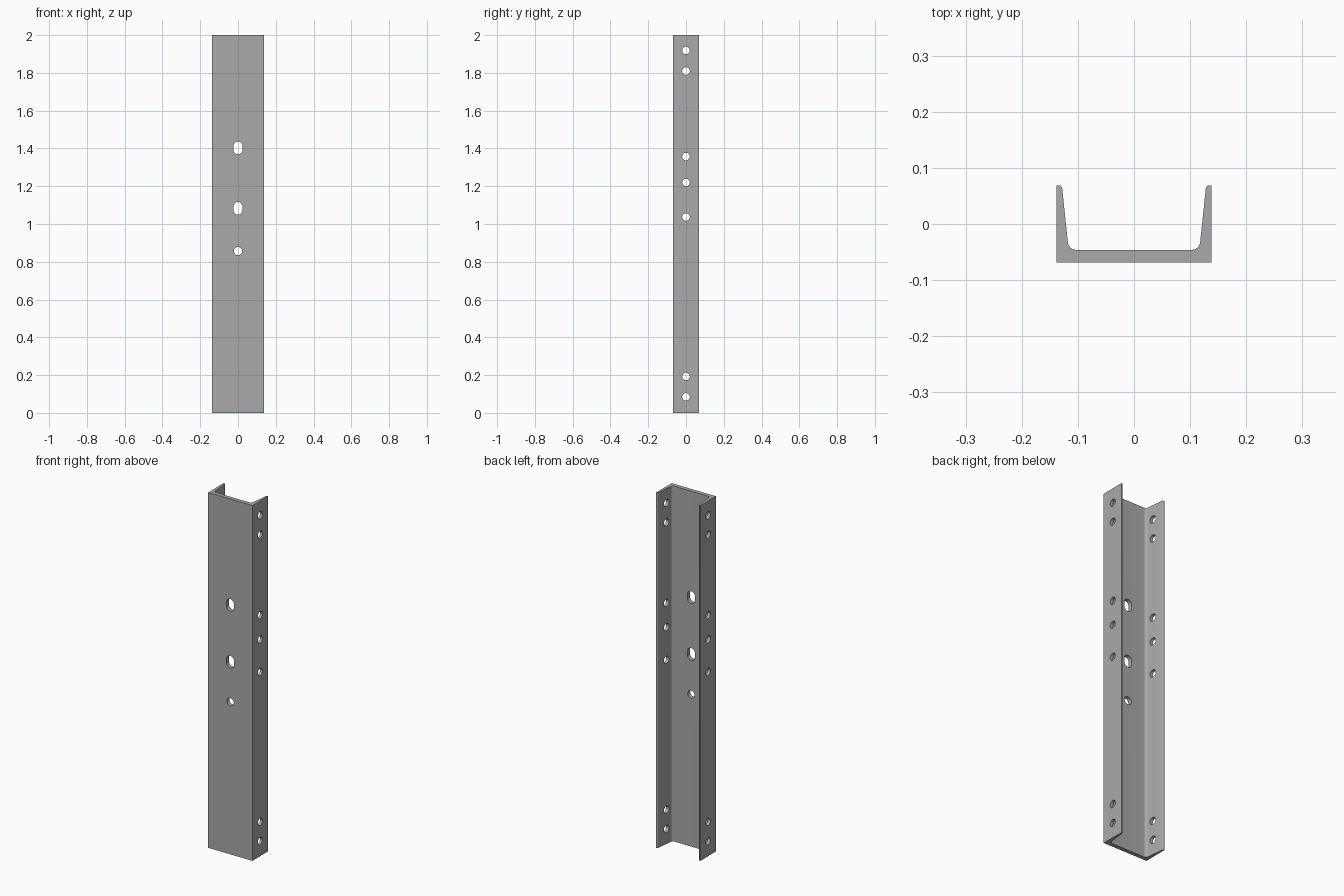
import bpy, bmesh, math
from mathutils import Vector

if "Cube" in bpy.data.objects:
    bpy.data.objects.remove(bpy.data.objects["Cube"])

LENGTH, HALF_W, HALF_D = 2.0, 0.138, 0.069
WEB_INNER = -0.046
HOLE_R = 0.02

steel = bpy.data.materials.new("grey steel")
steel.use_nodes = True
colour = (0.4, 0.4, 0.4, 1)
steel.diffuse_color = colour
steel.node_tree.nodes["Principled BSDF"].inputs["Base Color"].default_value = colour


def prism(name, points, direction):
    """Closed solid: an outline of 3D points swept along a direction."""
    bm = bmesh.new()
    near = [bm.verts.new(p) for p in points]
    far = [bm.verts.new(Vector(p) + Vector(direction)) for p in points]
    bm.faces.new(near)
    bm.faces.new(far)
    for i in range(len(near)):
        bm.faces.new((near[i - 1], near[i], far[i], far[i - 1]))
    bmesh.ops.recalc_face_normals(bm, faces=bm.faces)
    mesh = bpy.data.meshes.new(name)
    bm.to_mesh(mesh)
    bm.free()
    obj = bpy.data.objects.new(name, mesh)
    bpy.context.collection.objects.link(obj)
    mesh.materials.append(steel)
    return obj


def rounded(before, corner, after, radius, steps=8):
    """Circular fillet at a corner between two neighbouring points."""
    c = Vector(corner)
    a = (Vector(before) - c).normalized()
    b = (Vector(after) - c).normalized()
    half = a.angle(b) / 2
    centre = c + (a + b).normalized() * radius / math.sin(half)
    start = c + a * radius / math.tan(half) - centre
    end = c + b * radius / math.tan(half) - centre
    return [centre + start.slerp(end, i / steps).normalized() * radius
            for i in range(steps + 1)]


def outline(radius, stretch=0.0, segments=32):
    """Circle, or an upright slot when stretched."""
    pts = []
    for i in range(segments):
        t = math.tau * (i + 0.5) / segments
        u, v = radius * math.cos(t), radius * math.sin(t)
        pts.append((u, v + math.copysign(stretch, v)))
    return pts


# Channel section: right half, from the outer corner round to the web
outer = (HALF_W, -HALF_D)
tip_out = (HALF_W, HALF_D)
tip_in = (0.1285, HALF_D)
root = (0.1165, WEB_INNER)
middle = (0, WEB_INNER)
half = [Vector(outer), Vector(tip_out)]
half += rounded(tip_out, tip_in, root, 0.006)
half += rounded(tip_in, root, middle, 0.015)
section = half + [Vector((-p.x, p.y)) for p in reversed(half)]
channel = prism("steel_channel", [(p.x, p.y, 0) for p in section], (0, 0, LENGTH))

# Bolt holes through both flanges, slots and a hole through the web
cutters = []
for z in (0.085, 0.193, 1.037, 1.22, 1.357, 1.81, 1.919):
    pts = [(-0.2, u, z + v) for u, v in outline(HOLE_R)]
    cutters.append(prism("flange_hole_cutter", pts, (0.4, 0, 0)))
for z, radius, stretch in ((0.857, 0.022, 0), (1.083, 0.024, 0.01), (1.403, 0.024, 0.01)):
    pts = [(u, -0.1, z + v) for u, v in outline(radius, stretch)]
    cutters.append(prism("web_hole_cutter", pts, (0, 0.07, 0)))

bpy.context.view_layer.objects.active = channel
for cutter in cutters:
    cutter.hide_render = True
    mod = channel.modifiers.new("hole", "BOOLEAN")
    mod.operation = "DIFFERENCE"
    mod.solver = "EXACT"
    mod.object = cutter
    bpy.ops.object.modifier_apply(modifier=mod.name)
    bpy.data.objects.remove(cutter)

# Smooth fillets and hole walls, keep edges sharp
bpy.ops.object.select_all(action="DESELECT")
channel.select_set(True)
bpy.ops.object.shade_smooth_by_angle(angle=math.radians(30))
